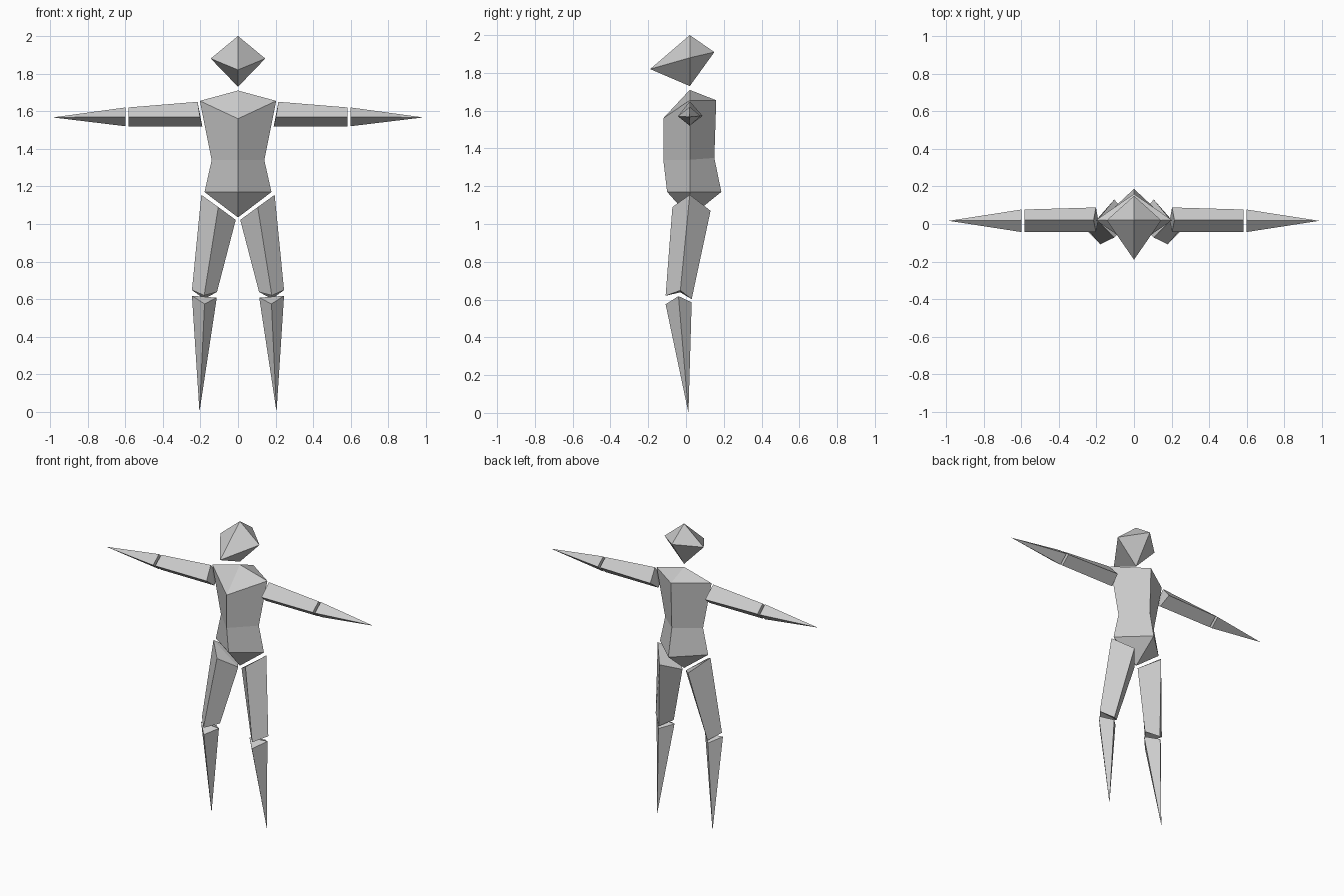
import bpy
import bmesh

if "Cube" in bpy.data.objects:
    bpy.data.objects.remove(bpy.data.objects["Cube"])


def loft(name, rings, mirrored=False):
    """Skin a list of rings; a ring is four points, or one point for a tip."""
    bm = bmesh.new()
    loops = [[bm.verts.new(p) for p in ring] for ring in rings]
    for a, b in zip(loops, loops[1:]):
        for i in range(4):
            j = (i + 1) % 4
            if len(a) == 1:
                bm.faces.new((a[0], b[i], b[j]))
            elif len(b) == 1:
                bm.faces.new((a[i], a[j], b[0]))
            else:
                bm.faces.new((a[i], a[j], b[j], b[i]))
    # open ends are closed with two triangles creased between points 0 and 2
    for end in (loops[0], loops[-1]):
        if len(end) == 4:
            bm.faces.new((end[0], end[1], end[2]))
            bm.faces.new((end[0], end[2], end[3]))
    bmesh.ops.recalc_face_normals(bm, faces=bm.faces)
    mesh = bpy.data.meshes.new(name)
    bm.to_mesh(mesh)
    bm.free()
    ob = bpy.data.objects.new(name, mesh)
    bpy.context.collection.objects.link(ob)
    if mirrored:
        ob.modifiers.new("Mirror", 'MIRROR')
    return ob


def body_ring(half_width, side_z, front, back):
    """Kite section: front and back are (y, z)."""
    return [(half_width, 0.02, side_z), (0, *front),
            (-half_width, 0.02, side_z), (0, *back)]


def arm_ring(x_top, x_bottom, z_top, y_back):
    x = (x_top + x_bottom) / 2
    return [(x_top, 0.02, z_top), (x, -0.043, 1.57),
            (x_bottom, 0.02, 1.52), (x, y_back, 1.572)]


# Head
loft("head", [[(0, 0.02, 2.0)],
              body_ring(0.145, 1.88, (-0.19, 1.82), (0.15, 1.91)),
              [(0, 0.02, 1.73)]])

# Torso: shoulders, waist, hips
loft("torso", [[(0, 0.02, 1.71)],
               body_ring(0.203, 1.655, (-0.12, 1.56), (0.16, 1.655)),
               body_ring(0.14, 1.34, (-0.12, 1.34), (0.15, 1.35)),
               body_ring(0.178, 1.17, (-0.10, 1.17), (0.187, 1.17)),
               [(0, 0.02, 1.035)]])

# Arms
loft("upper_arms", [arm_ring(0.215, 0.19, 1.65, 0.088),
                    arm_ring(0.582, 0.582, 1.62, 0.077)], True)
loft("forearms", [arm_ring(0.598, 0.598, 1.62, 0.077),
                  [(0.985, 0.017, 1.567)]], True)

# Legs: points run outer, front, inner, back
loft("thighs", [
    [(0.195, 0.02, 1.155), (0.105, -0.072, 1.09), (0.012, 0.02, 1.022), (0.105, 0.13, 1.07)],
    [(0.245, -0.03, 0.648), (0.18, -0.108, 0.62), (0.112, -0.03, 0.638), (0.18, 0.03, 0.602)],
], True)
loft("shins", [
    [(0.245, -0.04, 0.618), (0.178, -0.108, 0.575), (0.113, -0.04, 0.608), (0.182, 0.03, 0.585)],
    [(0.205, 0.013, 0.0)],
], True)
